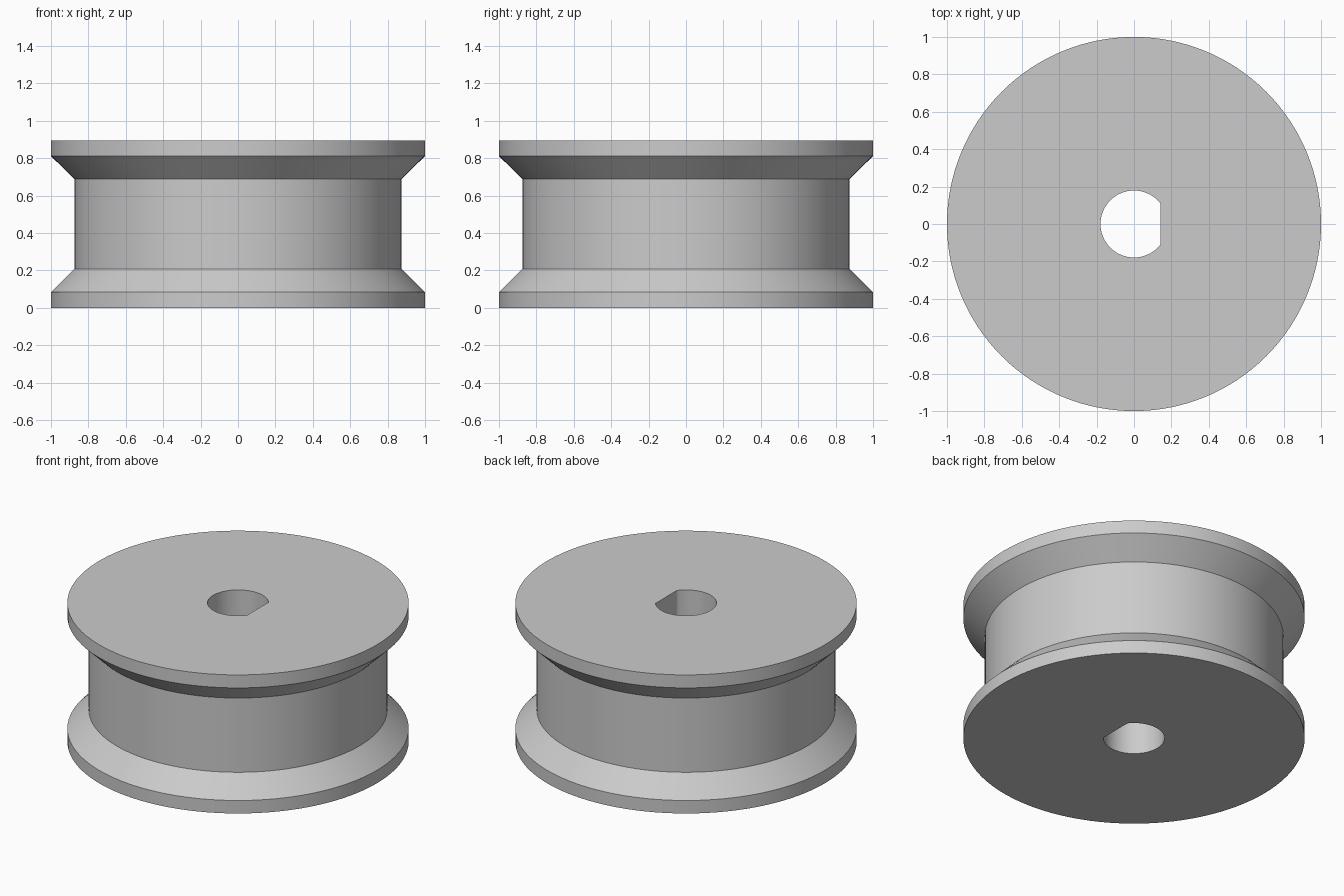
import bpy
import bmesh
from math import cos, sin, tau

cube = bpy.data.objects.get("Cube")
if cube:
    bpy.data.objects.remove(cube, do_unlink=True)

SEGMENTS = 128
HEIGHT = 0.896
RIM, GROOVE = 0.084, 0.208
BORE, FLAT = 0.179, 0.142

# Closed half-section: bore wall, lower flange, hub, upper flange
profile = [
    (BORE, 0), (1, 0), (1, RIM), (0.875, GROOVE),
    (0.875, HEIGHT - GROOVE), (1, HEIGHT - RIM), (1, HEIGHT), (BORE, HEIGHT),
]

# Revolve the section, with one side of the bore cut flat
bm = bmesh.new()
rings = []
for radius, z in profile:
    limit = FLAT if radius == BORE else radius
    angles = [tau * i / SEGMENTS for i in range(SEGMENTS)]
    rings.append([bm.verts.new((min(radius * cos(a), limit), radius * sin(a), z))
                  for a in angles])
for k, lower in enumerate(rings):
    upper = rings[(k + 1) % len(rings)]
    for i in range(SEGMENTS):
        j = (i + 1) % SEGMENTS
        bm.faces.new((lower[i], lower[j], upper[j], upper[i]))
bmesh.ops.recalc_face_normals(bm, faces=bm.faces)

mesh = bpy.data.meshes.new("grooved_wheel")
bm.to_mesh(mesh)
bm.free()
wheel = bpy.data.objects.new("grooved_wheel", mesh)
bpy.context.collection.objects.link(wheel)

# Plain grey finish
grey = bpy.data.materials.new("light_grey")
grey.use_nodes = True
colour = (0.6, 0.6, 0.6, 1)
grey.diffuse_color = colour
grey.node_tree.nodes["Principled BSDF"].inputs["Base Color"].default_value = colour
mesh.materials.append(grey)

# Smooth round walls with crisp edges
bpy.ops.object.select_all(action="DESELECT")
wheel.select_set(True)
bpy.context.view_layer.objects.active = wheel
bpy.ops.object.shade_smooth_by_angle()
